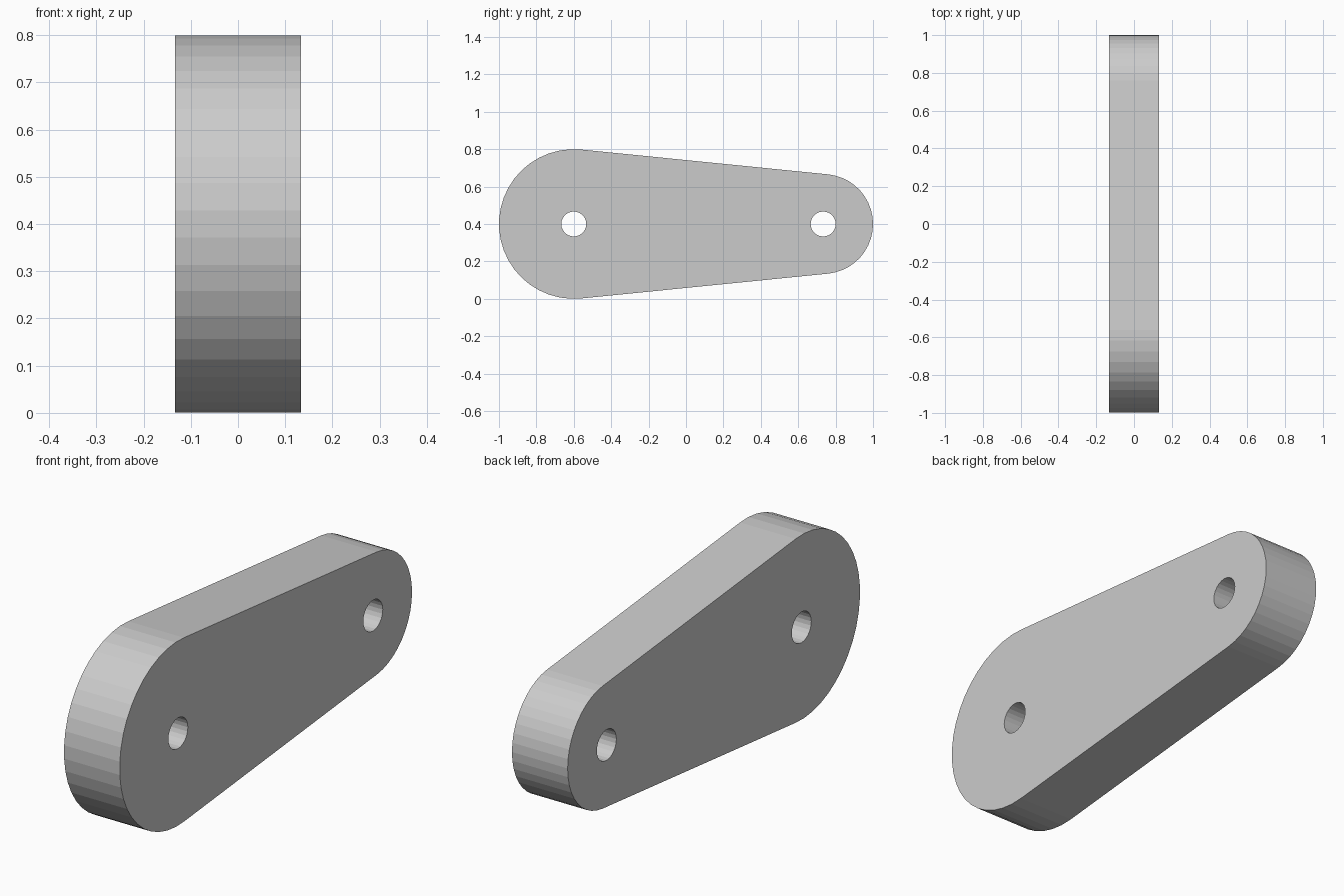
import bpy, bmesh
from math import sin, cos, pi, asin

if "Cube" in bpy.data.objects:
    bpy.data.objects.remove(bpy.data.objects["Cube"])

HALF = 0.1333            # half thickness along x
BIG = (-0.6, 0.4)        # centre y and radius of the large end
SMALL = (0.7333, 0.2667) # centre y and radius of the small end
HOLE_R = 0.0667
Z = 0.4


def arc(cy, r, start, end, n, closed=False):
    count = n if closed else n + 1
    return [(cy + r * cos(start + (end - start) * i / n),
             Z + r * sin(start + (end - start) * i / n)) for i in range(count)]


# Outline: two arcs joined by their common tangents, plus two round holes
tilt = asin((BIG[1] - SMALL[1]) / (SMALL[0] - BIG[0]))
top = pi / 2 - tilt
outline = arc(*BIG, top, 2 * pi - top, 23) + arc(*SMALL, -top, top, 20)
loops = [outline] + [arc(cy, HOLE_R, 0, 2 * pi, 24, True) for cy in (BIG[0], SMALL[0])]

bm = bmesh.new()
for pts in loops:
    verts = [bm.verts.new((-HALF, y, z)) for y, z in pts]
    for a, b in zip(verts, verts[1:] + verts[:1]):
        bm.edges.new((a, b))

# Fill the profile around the holes and extrude it to a plate
bmesh.ops.triangle_fill(bm, edges=bm.edges[:], use_beauty=True, normal=(-1, 0, 0))
res = bmesh.ops.extrude_face_region(bm, geom=bm.faces[:], use_keep_orig=True)
new_verts = [g for g in res["geom"] if isinstance(g, bmesh.types.BMVert)]
bmesh.ops.translate(bm, verts=new_verts, vec=(2 * HALF, 0, 0))
bmesh.ops.recalc_face_normals(bm, faces=bm.faces[:])

# Merge the coplanar triangles of the two flat sides
bmesh.ops.dissolve_limit(bm, angle_limit=0.01, verts=bm.verts[:], edges=bm.edges[:])

mesh = bpy.data.meshes.new("link_plate")
bm.to_mesh(mesh)
bm.free()
bpy.context.collection.objects.link(bpy.data.objects.new("link_plate", mesh))
